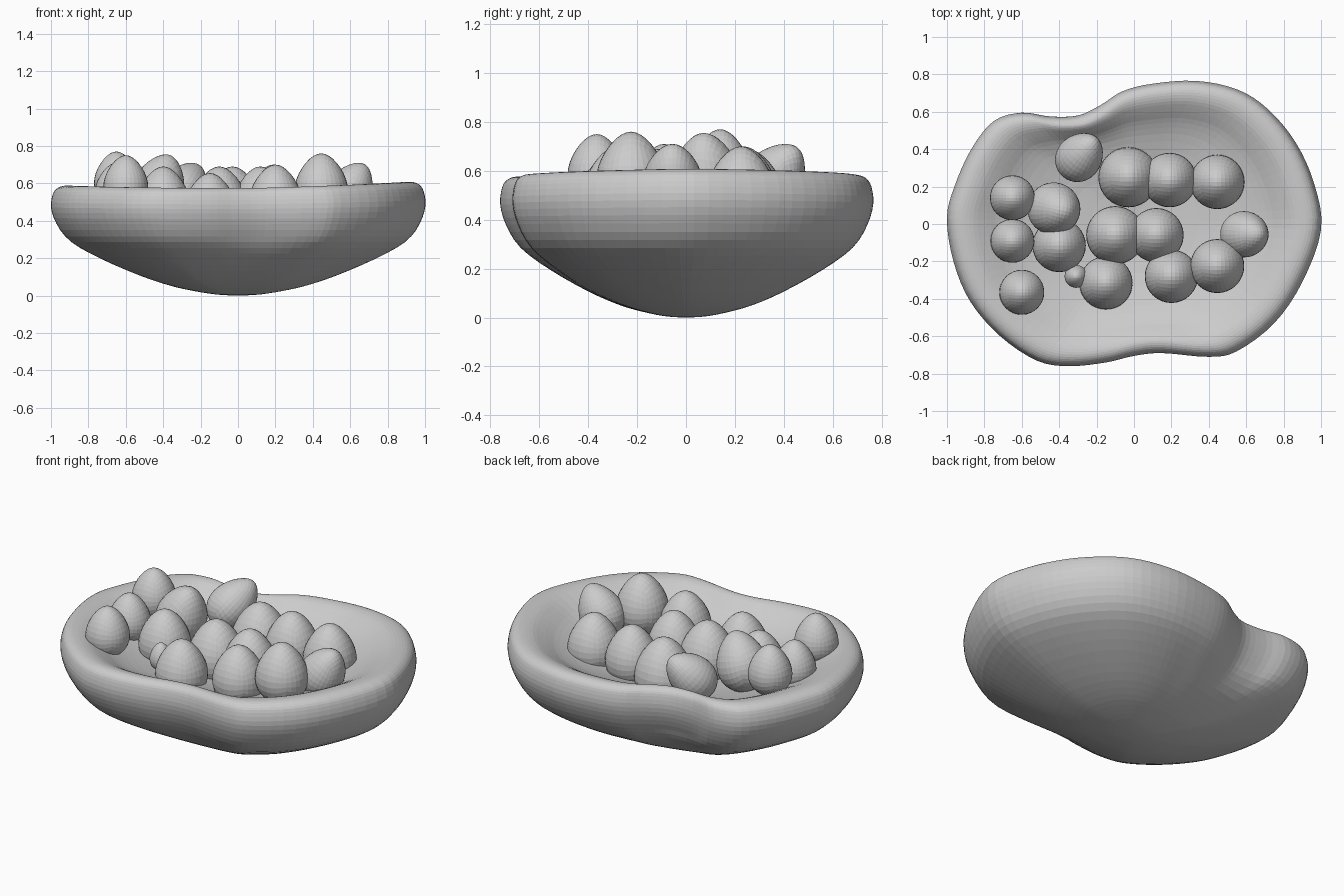
import bpy, bmesh, math
from mathutils import Vector, Matrix

cube = bpy.data.objects.get("Cube")
if cube:
    bpy.data.objects.remove(cube)

# One plain clay colour
grey = bpy.data.materials.new("clay grey")
grey.use_nodes = True
grey.diffuse_color = (0.6, 0.6, 0.6, 1)
grey.node_tree.nodes["Principled BSDF"].inputs["Base Color"].default_value = (0.6, 0.6, 0.6, 1)


def add_object(name, bm):
    bmesh.ops.recalc_face_normals(bm, faces=bm.faces)
    mesh = bpy.data.meshes.new(name)
    bm.to_mesh(mesh)
    bm.free()
    mesh.materials.append(grey)
    obj = bpy.data.objects.new(name, mesh)
    bpy.context.collection.objects.link(obj)
    return obj


def smooth_path(points, steps, closed):
    """Catmull-Rom curve through the points."""
    pts = [Vector(p) for p in points]
    n = len(pts)
    pick = (lambda i: pts[i % n]) if closed else (lambda i: pts[min(max(i, 0), n - 1)])
    out = []
    for i in range(n if closed else n - 1):
        a, b, c, d = (pick(i + k) for k in (-1, 0, 1, 2))
        for s in range(steps):
            t = s / steps
            out.append(0.5 * (2 * b + (c - a) * t + (2 * a - 5 * b + 4 * c - d) * t ** 2
                              + (3 * b - a - 3 * c + d) * t ** 3))
    if not closed:
        out.append(pts[-1])
    return out


# Bowl: wavy plan outline lofted along a section of (scale, height)
OUTLINE = [(1, -.03), (.965, .21), (.865, .435), (.715, .615), (.55, .72), (.33, .765), (.1, .75),
           (-.06, .71), (-.18, .635), (-.3, .58), (-.45, .575), (-.6, .595), (-.75, .55),
           (-.87, .4), (-.96, .2), (-1, .03), (-.965, -.2), (-.875, -.415), (-.715, -.6),
           (-.52, -.73), (-.35, -.76), (-.15, -.74), (0, -.705), (.15, -.69), (.4, -.71),
           (.55, -.68), (.75, -.53), (.9, -.31)]
# Hollows of the outline that fill out toward the bottom
FILLED = {7: (-.06, .735), 8: (-.18, .71), 9: (-.31, .68), 10: (-.46, .64), 11: (-.61, .595),
          21: (-.15, -.76), 22: (0, -.755), 23: (.17, -.745), 24: (.39, -.725)}
SECTION = [(.02, 0), (.12, .006), (.24, .025), (.36, .052), (.52, .105), (.73, .195),
           (.89, .285), (.97, .38), (1, .46), (.99, .525), (.965, .555), (.92, .568),
           (.86, .56), (.79, .532), (.71, .495), (.58, .455), (.35, .41), (.02, .38)]

wavy = smooth_path(OUTLINE, 4, True)
full = smooth_path([FILLED.get(i, p) for i, p in enumerate(OUTLINE)], 4, True)
bm = bmesh.new()
rings = []
for scale, z in smooth_path(SECTION, 3, False):
    waviness = min(1, max(0, (scale - 0.6) / 0.32))
    rise = min(1, max(0, z - 0.35) / 0.21)
    ring = []
    for a, b in zip(full, wavy):
        p = a.lerp(b, waviness)
        lift = rise * (0.03 * p.x ** 2 + 0.01 * p.x + 0.012 * p.y ** 2)
        ring.append(bm.verts.new((p.x * scale, p.y * scale, max(0, z + lift))))
    rings.append(ring)
count = len(wavy)
for low, high in zip(rings, rings[1:]):
    for i in range(count):
        j = (i + 1) % count
        bm.faces.new((low[i], low[j], high[j], high[i]))
bm.faces.new(rings[0])
bm.faces.new(rings[-1])
add_object("bowl", bm)


# Eggs: rounded cubes, narrowed toward the top
def egg(name, x, y, radius, top, height, lean=0, heading=0):
    bm = bmesh.new()
    bmesh.ops.create_cube(bm, size=2)
    bmesh.ops.subdivide_edges(bm, edges=bm.edges, cuts=7, use_grid_fill=True)
    for v in bm.verts:
        # even out the grid before projecting on the sphere
        n = Vector([math.tan(c * math.pi / 4) for c in v.co]).normalized()
        taper = 1 - 0.2 * n.z - 0.06 * n.z ** 2
        v.co = (n.x * radius * taper, n.y * radius * taper, n.z * height / 2)
    tilt = Matrix.Rotation(heading, 4, "Z") @ Matrix.Rotation(lean, 4, "Y")
    bmesh.ops.transform(bm, matrix=tilt, verts=bm.verts)
    rise = top - max(v.co.z for v in bm.verts)
    bmesh.ops.translate(bm, vec=(x, y, rise), verts=bm.verts)
    add_object(name, bm)


UPRIGHT = [(-.65, .14, .118, .77), (-.65, -.09, .115, .71), (-.6, -.365, .118, .75),
           (-.4, -.115, .14, .69), (-.03, .25, .158, .69), (.19, .235, .143, .7),
           (.445, .225, .143, .7), (.445, -.225, .142, .76), (.2, -.28, .14, .7),
           (-.15, -.315, .14, .655), (-.1, -.06, .153, .69), (.12, -.06, .143, .69)]
for i, (x, y, r, top) in enumerate(UPRIGHT):
    egg(f"egg_{i + 1}", x, y, r, top, r * 2.45)

egg("leaning_egg_left", .6, -.055, .122, .71, .31, math.radians(30), 0)
egg("leaning_egg_middle", -.42, .08, .138, .755, .34, math.radians(20), -.2)
egg("leaning_egg_back", -.285, .365, .12, .71, .32, math.radians(45), math.radians(50))
egg("small_egg", -.31, -.28, .06, .58, .16)
